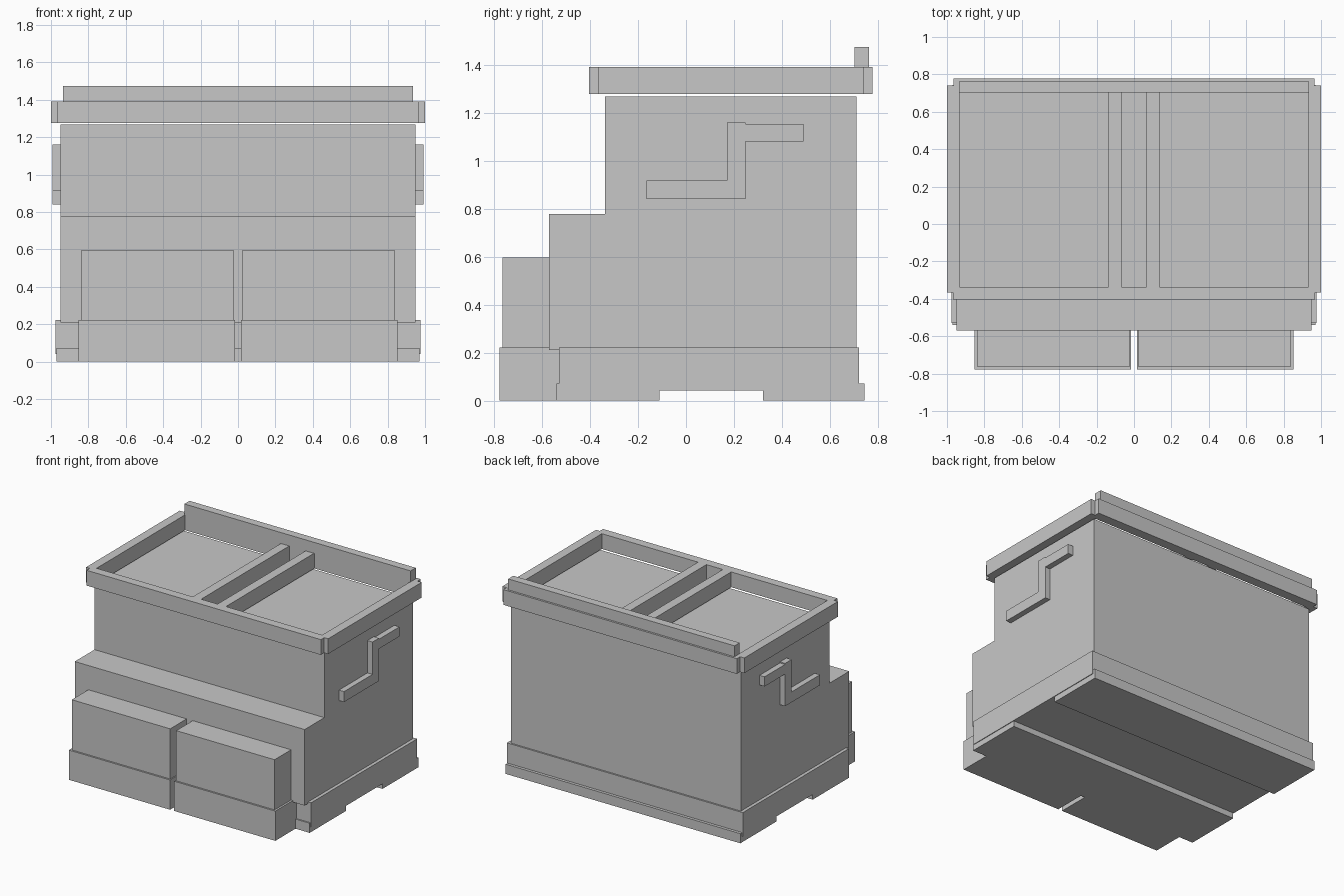
import bpy, bmesh

if "Cube" in bpy.data.objects:
    bpy.data.objects.remove(bpy.data.objects["Cube"])

grey = bpy.data.materials.new("light grey")
grey.diffuse_color = (0.575, 0.575, 0.575, 1)
grey.use_nodes = True
grey.node_tree.nodes["Principled BSDF"].inputs["Base Color"].default_value = grey.diffuse_color


def finish(name, bm):
    bmesh.ops.recalc_face_normals(bm, faces=bm.faces)
    mesh = bpy.data.meshes.new(name)
    bm.to_mesh(mesh)
    bm.free()
    mesh.materials.append(grey)
    ob = bpy.data.objects.new(name, mesh)
    bpy.context.collection.objects.link(ob)
    return ob


def extrude_x(name, profile, x0, x1):
    """Extrude a closed (y, z) outline along x."""
    bm = bmesh.new()
    face = bm.faces.new([bm.verts.new((x0, y, z)) for y, z in profile])
    new = bmesh.ops.extrude_face_region(bm, geom=[face])["geom"]
    verts = [v for v in new if isinstance(v, bmesh.types.BMVert)]
    bmesh.ops.translate(bm, verts=verts, vec=(x1 - x0, 0, 0))
    return finish(name, bm)


def box(name, x0, x1, y0, y1, z0, z1):
    return extrude_x(name, [(y0, z0), (y1, z0), (y1, z1), (y0, z1)], x0, x1)


# stepped container body
extrude_x("body", [(-0.57, 0.21), (0.71, 0.21), (0.71, 1.267), (-0.337, 1.267),
                   (-0.337, 0.778), (-0.57, 0.778)], -0.95, 0.95)

# base skirt and the two feet that leave a groove between them
box("base_skirt", -0.975, 0.975, -0.53, 0.722, 0.042, 0.222)
box("front_foot", -0.97, 0.97, -0.54, -0.11, 0, 0.072)
box("back_foot", -0.97, 0.97, 0.32, 0.744, 0, 0.072)

# top frame, floating just above the body
Z0, Z1 = 1.277, 1.391
box("front_rail", -0.968, 0.968, -0.404, -0.338, Z0, Z1)
box("back_rail", -0.965, 0.965, 0.705, 0.778, Z0, Z1)
box("back_ledge", -0.935, 0.935, 0.702, 0.763, Z1, 1.473)

# S-shaped handle outline
handle = [(-0.165, 0.84), (0.247, 0.84), (0.247, 1.08), (0.489, 1.08),
          (0.489, 1.152), (0.247, 1.152), (0.247, 1.16), (0.171, 1.16),
          (0.171, 0.918), (-0.165, 0.918)]

# parts repeated on both sides
for side, s in (("left", -1), ("right", 1)):
    box(side + "_rail", s * 0.932, s * 1.0, -0.365, 0.74, Z0, Z1)
    box(side + "_divider", s * 0.068, s * 0.137, -0.338, 0.705, Z0, Z1)
    extrude_x(side + "_handle", handle, s * 0.95, s * 0.992)
    box(side + "_front_box", s * 0.025, s * 0.838, -0.765, -0.57, 0.21, 0.597)
    box(side + "_front_box_base", s * 0.017, s * 0.853, -0.778, -0.53, 0, 0.222)
